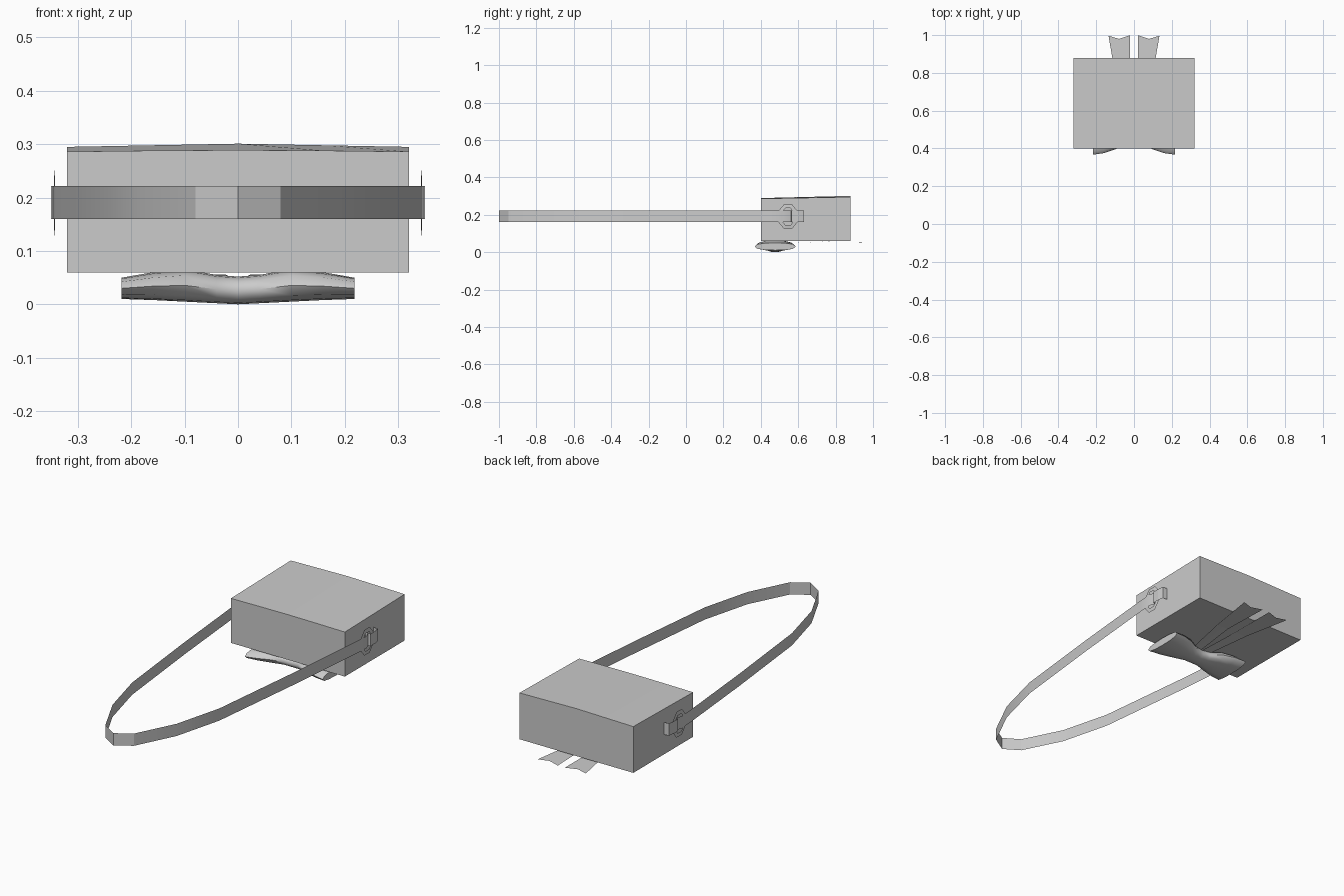
import bpy, bmesh, math

if "Cube" in bpy.data.objects:
    bpy.data.objects.remove(bpy.data.objects["Cube"])

grey = bpy.data.materials.new("plain grey")
grey.diffuse_color = (0.6, 0.6, 0.6, 1)
grey.use_nodes = True
grey.node_tree.nodes["Principled BSDF"].inputs["Base Color"].default_value = grey.diffuse_color


def make(name, verts, faces, smooth=None, closed=False):
    me = bpy.data.meshes.new(name)
    me.from_pydata(verts, [], faces)
    me.materials.append(grey)
    ob = bpy.data.objects.new(name, me)
    bpy.context.collection.objects.link(ob)
    if closed:
        bm = bmesh.new()
        bm.from_mesh(me)
        bmesh.ops.recalc_face_normals(bm, faces=bm.faces)
        bm.to_mesh(me)
        bm.free()
    if smooth:
        bpy.ops.object.select_all(action='DESELECT')
        ob.select_set(True)
        bpy.context.view_layer.objects.active = ob
        bpy.ops.object.shade_smooth_by_angle(angle=math.radians(smooth))
    return ob


def loft(rings, wrap=True):
    """Quads between successive equal-length rings of points."""
    n = len(rings[0])
    verts = [p for r in rings for p in r]
    faces = [(i * n + j, i * n + (j + 1) % n, (i + 1) * n + (j + 1) % n, (i + 1) * n + j)
             for i in range(len(rings) - 1) for j in range(n if wrap else n - 1)]
    return verts, faces


# Bag body: box with a slightly bowed upper panel
rings = []
for x, lo, hi in ((-0.32, 0.286, 0.295), (-0.16, 0.288, 0.298), (0, 0.289, 0.301),
                  (0.16, 0.288, 0.298), (0.32, 0.286, 0.295)):
    rings.append([(x, 0.40, 0.06), (x, 0.88, 0.06), (x, 0.88, hi), (x, 0.40, lo)])
v, f = loft(rings)
f += [(0, 1, 2, 3), (16, 17, 18, 19)]
make("bag_body", v, f, closed=True)

# Shoulder strap: a thin upright ribbon running round in a loop
half = [(0.335, 0.57), (0.348, 0.53), (0.342, 0.45), (0.30, 0.0), (0.245, -0.50),
        (0.18, -0.75), (0.08, -0.95)]
path = half + [(0, -1.0)] + [(-x, y) for x, y in reversed(half)]
v, f = loft([[(x, y, 0.16), (x, y, 0.222)] for x, y in path], wrap=False)
make("strap", v, f, smooth=25)

for s, side in ((1, "right"), (-1, "left")):
    # Octagonal flat buckle ring
    outer, inner = [], []
    for k in range(8):
        a = math.radians(22.5 + 45 * k)
        c, d = math.cos(a) / math.cos(math.pi / 8), math.sin(a) / math.cos(math.pi / 8)
        outer.append((s * 0.343, 0.545 + 0.053 * c, 0.19 + 0.065 * d))
        inner.append((s * 0.345, 0.545 + 0.034 * c, 0.19 + 0.045 * d))
    v, f = loft([outer, inner])
    make(side + "_buckle", v, f)

    # Tab that holds the buckle on the bag side
    tab = [(0.325, 0.56), (0.35, 0.565), (0.35, 0.60), (0.345, 0.63), (0.32, 0.632)]
    v, f = loft([[(s * x, y, 0.16), (s * x, y, 0.222)] for x, y in tab], wrap=False)
    make(side + "_tab", v, f)

    # Ribbon tail with swallow-tail end
    rows = [((0.0, 0.025, 0.045), 0.48, 0.48, 0.045),
            ((0.024, 0.055, 0.09), 0.74, 0.74, 0.056),
            ((0.02, 0.08, 0.135), 1.0, 0.98, 0.052)]
    v, f = loft([[(s * xs[0], y, z), (s * xs[1], ym, z), (s * xs[2], y - 0.003, z)]
                 for xs, y, ym, z in rows], wrap=False)
    make(side + "_ribbon_tail", v, f)

    # Small square stud plate on the front panel
    x, y = s * 0.19, 0.74
    make(side + "_stud", [(x - 0.033, y - 0.042, 0.057), (x - 0.033, y + 0.042, 0.057),
                          (x + 0.033, y + 0.042, 0.057), (x + 0.033, y - 0.042, 0.057)],
         [(0, 1, 2, 3)])

# Bow: puffed lobes pinched in the middle, (x, half depth, low z, high z)
prof = [(0.0, 0.050, 0.000, 0.052), (0.04, 0.054, 0.002, 0.055), (0.10, 0.082, 0.005, 0.066),
        (0.16, 0.102, 0.008, 0.060), (0.218, 0.110, 0.010, 0.050)]
prof = [(-x, h, a, b) for x, h, a, b in reversed(prof[1:])] + prof
rings = []
for x, h, lo, hi in prof:
    ring = []
    for k in range(12):
        t = 2 * math.pi * k / 12
        c, d = math.cos(t), math.sin(t)
        d = math.copysign(abs(d) ** 0.7, d)
        ring.append((x, 0.477 + h * c, (lo + hi) / 2 + (hi - lo) / 2 * d))
    rings.append(ring)
v, f = loft(rings)
n = len(v)
f += [tuple(range(12)), tuple(range(n - 12, n))]
make("bow", v, f, smooth=50, closed=True)
